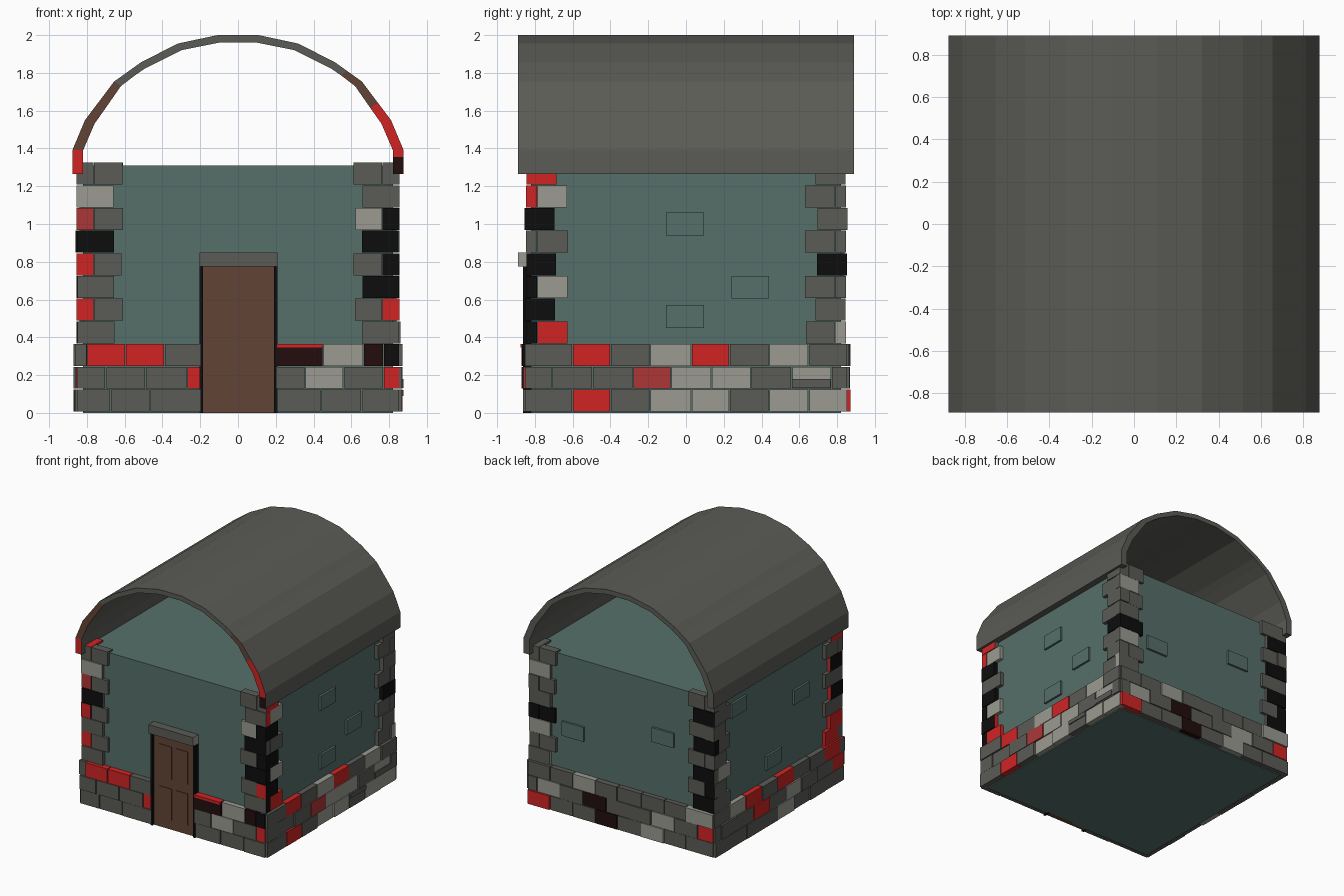
import bpy, bmesh, random

if "Cube" in bpy.data.objects:
    bpy.data.objects.remove(bpy.data.objects["Cube"])
random.seed(4)

# One flat colour per material (sRGB 0-255 converted to linear)
def lin(c):
    c /= 255
    return c / 12.92 if c <= 0.04045 else ((c + 0.055) / 1.055) ** 2.4

PALETTE = {
    'g': ('mid_grey', (91, 91, 86)), 'l': ('light_grey', (155, 154, 145)),
    'r': ('red', (208, 36, 36)), 'm': ('faded_red', (174, 54, 54)),
    'k': ('black', (13, 13, 13)), 'd': ('dark_maroon', (35, 13, 13)),
    't': ('teal', (86, 112, 106)), 'b': ('brown', (97, 68, 54)),
}
KEYS = list(PALETTE)
MATS = []
for name, rgb in PALETTE.values():
    mat = bpy.data.materials.new(name)
    mat.diffuse_color = (*[lin(c) for c in rgb], 1)
    mat.use_nodes = True
    mat.node_tree.nodes["Principled BSDF"].inputs["Base Color"].default_value = mat.diffuse_color
    MATS.append(mat)


def box(bm, lo, hi, col, end_axis=None, end_col=None):
    """Axis-aligned box; faces along end_axis may take another colour."""
    vs = [bm.verts.new((x, y, z)) for x in (lo[0], hi[0])
          for y in (lo[1], hi[1]) for z in (lo[2], hi[2])]
    quads = [(0, 1, 3, 2), (4, 6, 7, 5), (0, 4, 5, 1),
             (2, 3, 7, 6), (0, 2, 6, 4), (1, 5, 7, 3)]
    for i, q in enumerate(quads):
        f = bm.faces.new([vs[j] for j in q])
        f.material_index = KEYS.index(end_col if i // 2 == end_axis else col)


def side_box(bm, side, u0, u1, d0, d1, z0, z1, col):
    """Box on one wall: u runs along the wall, d is distance from the centre."""
    s = -1 if side in ('front', 'left') else 1
    a, b = sorted((s * d0, s * d1))
    if side in ('front', 'back'):
        box(bm, (u0, a, z0), (u1, b, z1), col)
    else:
        box(bm, (a, u0, z0), (b, u1, z1), col)


def finish(name, bm):
    bmesh.ops.recalc_face_normals(bm, faces=bm.faces)
    me = bpy.data.meshes.new(name)
    used = sorted({f.material_index for f in bm.faces})
    for f in bm.faces:
        f.material_index = used.index(f.material_index)
    for i in used:
        me.materials.append(MATS[i])
    bm.to_mesh(me)
    bm.free()
    ob = bpy.data.objects.new(name, me)
    bpy.context.collection.objects.link(ob)


# Plastered body
bm = bmesh.new()
box(bm, (-.82, -.82, 0), (.82, .82, 1.31), 't')
finish('wall_body', bm)

# Raised plaster patches: (u, z) centres on each wall
patches = {'right': [(-.005, 1.0), (.34, .665), (-.005, .51)],
           'left': [(.49, 1.12), (-.33, .92), (.03, .51)],
           'back': [(.46, .70), (-.37, .87)]}
for side, spots in patches.items():
    bm = bmesh.new()
    for u, z in spots:
        side_box(bm, side, u - .1, u + .1, .81, .838, z - .06, z + .06, 't')
    finish('wall_patches_' + side, bm)

# Stone base: three courses per wall, (edges, colour letters)
E0 = [-.855, -.6, -.4, -.19, .03, .23, .44, .65, .855]
E1 = [-.855, -.71, -.495, -.28, -.08, .135, .345, .56, .77, .855]
base = {
    'front': [([-.855, -.675, -.465, -.195, .2, .44, .655, .855], 'ggg ggg'),
              ([-.855, -.7, -.49, -.27, -.195, .2, .355, .56, .77, .855], 'gggr glgr'),
              ([-.865, -.8, -.595, -.39, -.195, .2, .45, .665, .77, .855], 'grrg dldk')],
    'right': [(E0, 'grgllgll'), (E1, 'gggmllglg'), (E0, 'grglrglg')],
    'back': [(E0, 'gglgdggr'), (E1, 'rglggdglg'), (E0, 'lgggglgg')],
    'left': [(E0, 'ggglgggg'), (E1, 'rgglgrggg'), (E0, 'rggrgrlg')],
}
for side, courses in base.items():
    bm = bmesh.new()
    for r, (edges, cols) in enumerate(courses):
        z = .008 + .12 * r
        for u0, u1, c in zip(edges, edges[1:], cols):
            if c != ' ':
                side_box(bm, side, u0 + .003, u1 - .003, .80,
                         random.uniform(.858, .872), z, z + .116, c)
    if side == 'front':    # red lip on the dark stone beside the door
        side_box(bm, side, .203, .447, .8, .875, .345, .366, 'r')
    if side == 'right':    # grey chips in the light stones
        side_box(bm, side, .24, .44, .8, .875, .09, .122, 'g')
        side_box(bm, side, .56, .765, .8, .875, .132, .18, 'g')
    finish('base_stones_' + side, bm)

# Corner stones: colours for the front/back face, the side face and the end face
corners = {
    'front_right': (1, -1, 'ggkgklgg', 'rklkgklr', 'krkkgkrg'),
    'front_left': (-1, -1, 'ggggkglg', 'rrgkgkgr', 'grgrgmgg'),
    'back_right': (1, 1, 'gglkgglg', 'gggkgggg', 'lggkgggg'),
    'back_left': (-1, 1, 'kgkgkgkg', 'gglggggg', 'gkggkggg'),
}
for name, (sx, sy, front, sidec, end) in corners.items():
    bm = bmesh.new()

    def stone(x0, x1, y0, y1, z, *cols):
        xs, ys = sorted((sx * x0, sx * x1)), sorted((sy * y0, sy * y1))
        box(bm, (xs[0], ys[0], z), (xs[1], ys[1], z + .117), *cols)

    for r in range(8):
        z = .368 + .12 * r
        j = random.uniform(-.006, .006)
        if r % 2 == 0:     # front stone wraps the corner
            stone(.66 + j, .855 + j, .79, .848, z, front[r], 0, end[r])
            stone(.78, .85, .63 + j, .787, z, sidec[r])
        else:              # side stone wraps the corner
            stone(.765, .855, .69 + j, .848 + j, z, sidec[r], 1, end[r])
            stone(.615 + j, .762, .78, .845, z, front[r])
    finish('corner_stones_' + name, bm)

# Door with raised panels, jambs and lintel
bm = bmesh.new()
side_box(bm, 'front', -.185, .19, .8, .842, 0, .775, 'b')
for u0, u1 in ((-.13, -.02), (.02, .13)):
    for z0, z1 in ((.08, .34), (.42, .69)):
        side_box(bm, 'front', u0, u1, .84, .849, z0, z1, 'b')
finish('door', bm)
bm = bmesh.new()
side_box(bm, 'front', -.205, -.185, .8, .862, 0, .775, 'k')
side_box(bm, 'front', .19, .208, .8, .862, 0, .775, 'k')
finish('door_jambs', bm)
bm = bmesh.new()
box(bm, (-.203, -.89, .775), (.208, -.8, .848), 'g', 0, 'l')
finish('door_lintel', bm)

# Barrel roof: matching outer and inner profiles, mirrored in x
outer = [(.875, 1.265), (.875, 1.355), (.875, 1.395), (.81, 1.55), (.742, 1.64),
         (.655, 1.755), (.575, 1.812), (.515, 1.855), (.32, 1.955), (.108, 2.0)]
inner = [(.82, 1.265), (.82, 1.355), (.82, 1.39), (.76, 1.53), (.70, 1.615),
         (.62, 1.73), (.548, 1.785), (.49, 1.825), (.30, 1.92), (.10, 1.96)]
rim = 'rrbbbgggg' + 'g' + 'gggbbrrrd'    # front rim colours, left to right
bm = bmesh.new()
rings = []
for y in (-.89, .89):
    for prof in (outer, inner):
        pts = [(-x, z) for x, z in prof] + prof[::-1]
        rings.append([bm.verts.new((x, y, z)) for x, z in pts])
fo, fi, bo, bi = rings
for i in range(len(fo) - 1):
    for a, b, c in ((fo, fi, rim[i]), (bo, bi, 'g'), (fo, bo, 'g'), (fi, bi, 'g')):
        f = bm.faces.new((a[i], a[i + 1], b[i + 1], b[i]))
        f.material_index = KEYS.index(c)
for i in (0, -1):
    bm.faces.new((fo[i], fi[i], bi[i], bo[i])).material_index = KEYS.index('g')
finish('barrel_roof', bm)
